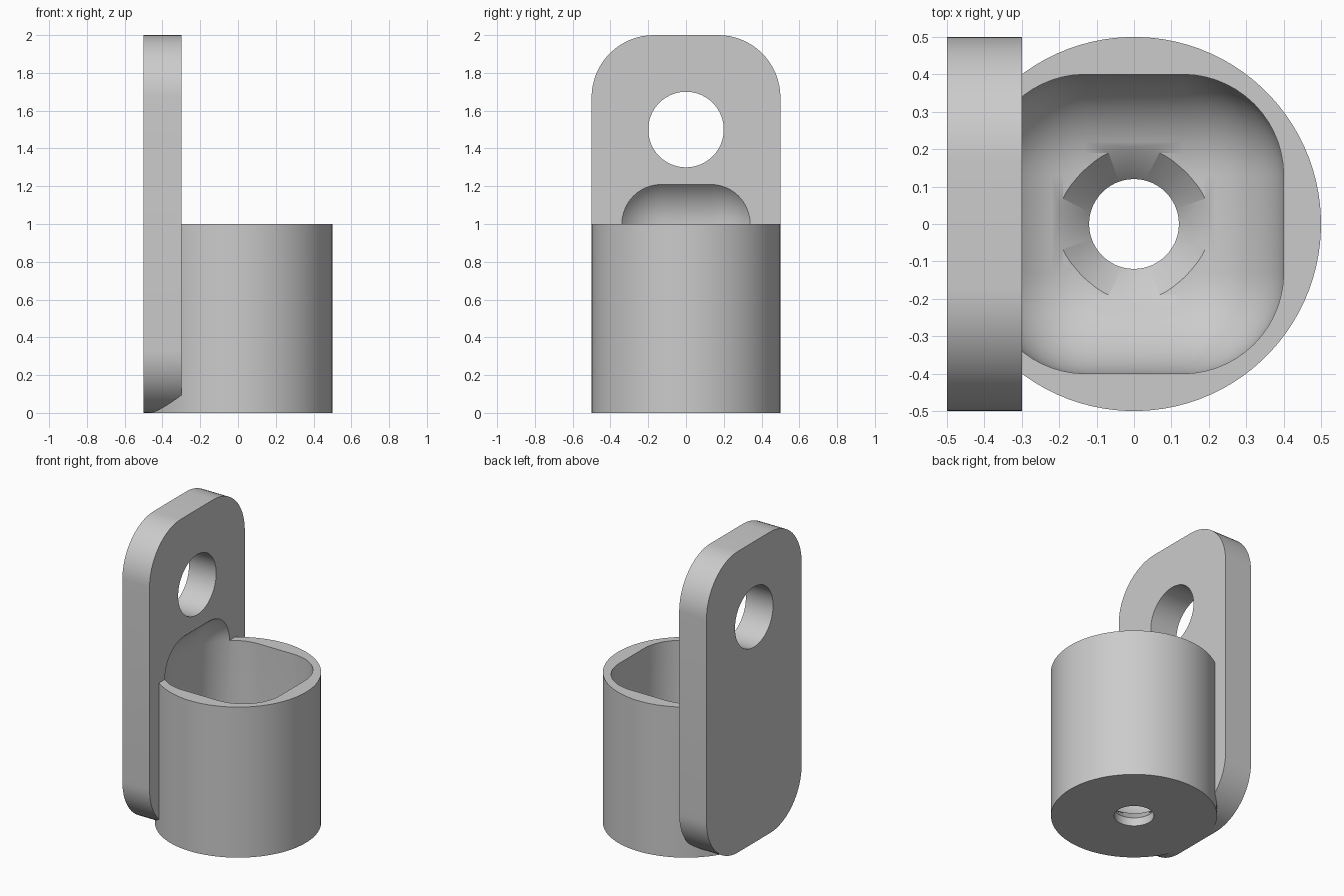
import bpy, bmesh, math
from mathutils import Matrix, Vector

cube = bpy.data.objects.get("Cube")
if cube:
    bpy.data.objects.remove(cube, do_unlink=True)

grey = bpy.data.materials.new("plain_grey")
grey.use_nodes = True
COLOR = (0.6, 0.6, 0.6, 1)
grey.diffuse_color = COLOR
grey.node_tree.nodes["Principled BSDF"].inputs["Base Color"].default_value = COLOR


def make_object(name, bm):
    bmesh.ops.recalc_face_normals(bm, faces=bm.faces)
    mesh = bpy.data.meshes.new(name)
    bm.to_mesh(mesh)
    bm.free()
    mesh.materials.append(grey)
    obj = bpy.data.objects.new(name, mesh)
    bpy.context.collection.objects.link(obj)
    return obj


def cone(name, r_low, r_high, depth, center, sides=96, axis="Z"):
    bm = bmesh.new()
    # half-step turn keeps vertices off the plate's faces
    turn = Matrix.Rotation(math.pi / sides, 4, "Z")
    tilt = Matrix.Rotation(math.pi / 2, 4, "Y") if axis == "X" else Matrix()
    bmesh.ops.create_cone(bm, cap_ends=True, segments=sides, radius1=r_low,
                          radius2=r_high, depth=depth,
                          matrix=Matrix.Translation(center) @ tilt @ turn)
    return make_object(name, bm)


def box(name, low, high, radius, segments, keep_edge):
    """Box from low to high, with the edges chosen by keep_edge rounded."""
    low, high = Vector(low), Vector(high)
    bm = bmesh.new()
    bmesh.ops.create_cube(bm, size=1)
    bmesh.ops.scale(bm, vec=high - low, verts=bm.verts)
    bmesh.ops.translate(bm, vec=(low + high) / 2, verts=bm.verts)
    edges = [e for e in bm.edges if keep_edge(e)]
    bmesh.ops.bevel(bm, geom=edges, offset=radius, segments=segments,
                    profile=0.5, affect="EDGES")
    return make_object(name, bm)


def combine(target, tool, operation):
    mod = target.modifiers.new(operation.lower(), "BOOLEAN")
    mod.operation, mod.solver, mod.object = operation, "EXACT", tool
    bpy.context.view_layer.objects.active = target
    bpy.ops.object.modifier_apply(modifier=mod.name)
    bpy.data.objects.remove(tool, do_unlink=True)


def runs_along_x(edge):
    return abs(edge.verts[0].co.x - edge.verts[1].co.x) > 0.01


# Round cup joined to an upright plate with rounded corners
holder = cone("wall_holder", 0.5, 0.5, 1, (0, 0, 0.5))
plate = box("back_plate", (-0.5, -0.5, 0), (-0.3, 0.5, 2), 0.33, 16, runs_along_x)
combine(holder, plate, "UNION")

# Rounded pocket, which also bites into the plate
pocket = box("pocket", (-0.4, -0.4, 0.13), (0.4, 0.4, 1.27), 0.27, 14, lambda e: True)
combine(holder, pocket, "DIFFERENCE")

# Floor hole with its countersink, and the hanging hole in the plate
combine(holder, cone("countersink", 0.12, 0.24, 0.12, (0, 0, 0.115), 64), "DIFFERENCE")
combine(holder, cone("floor_hole", 0.12, 0.12, 0.2, (0, 0, 0), 64), "DIFFERENCE")
combine(holder, cone("hanging_hole", 0.2, 0.2, 0.4, (-0.4, 0, 1.5), 64, "X"), "DIFFERENCE")

# Smooth curves, sharp rims
bpy.ops.object.select_all(action="DESELECT")
holder.select_set(True)
bpy.context.view_layer.objects.active = holder
bpy.ops.object.shade_smooth_by_angle(angle=math.radians(30))
